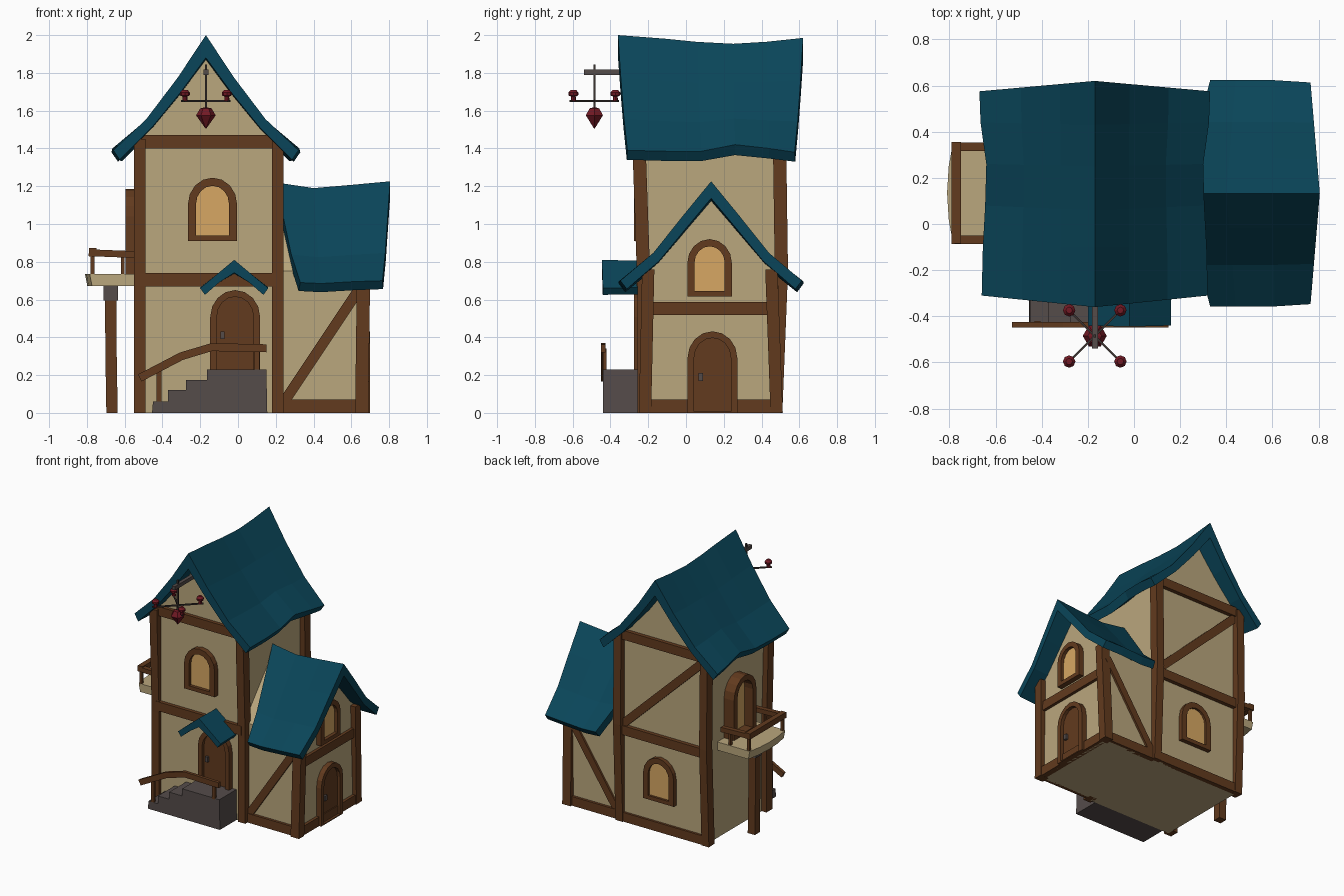
import bpy, bmesh, math
from mathutils import Vector as V

if "Cube" in bpy.data.objects:
    bpy.data.objects.remove(bpy.data.objects["Cube"])


def mat(name, rgb):
    m = bpy.data.materials.new(name)
    m.diffuse_color = (*rgb, 1)
    m.use_nodes = True
    m.node_tree.nodes["Principled BSDF"].inputs["Base Color"].default_value = m.diffuse_color
    return m


PLASTER = mat("cream plaster", (.49, .385, .205))
WOOD = mat("brown timber", (.122, .043, .013))
ROOF = mat("teal roof", (.003, .06, .1))
STONE = mat("grey stone", (.09, .072, .068))
GLASS = mat("amber glass", (.68, .39, .125))
RED = mat("dark red", (.17, .01, .018))
IRON = mat("dark iron", (.045, .034, .03))


def build(name, verts, faces, m):
    bm = bmesh.new()
    vs = [bm.verts.new(v) for v in verts]
    for f in faces:
        bm.faces.new([vs[i] for i in f])
    bmesh.ops.recalc_face_normals(bm, faces=bm.faces)
    me = bpy.data.meshes.new(name)
    bm.to_mesh(me)
    bm.free()
    me.materials.append(m)
    ob = bpy.data.objects.new(name, me)
    bpy.context.collection.objects.link(ob)
    return ob


def loft(name, rings, m):
    """Skin a list of closed rings and cap both ends."""
    n = len(rings[0])
    verts = [p for r in rings for p in r]
    faces = [(k*n + i, k*n + (i+1) % n, (k+1)*n + (i+1) % n, (k+1)*n + i)
             for k in range(len(rings)-1) for i in range(n)]
    faces += [tuple(range(n)), tuple(range(len(verts)-n, len(verts)))]
    return build(name, verts, faces, m)


def prism(name, pts, vec, m):
    pts = [V(p) for p in pts]
    return loft(name, [pts, [p + V(vec) for p in pts]], m)


def beam(name, pts, w, d, side, m=WOOD):
    """Rectangular bar along a path; w is measured along side, d across it."""
    pts, s, rings = [V(p) for p in pts], V(side).normalized(), []
    for i, p in enumerate(pts):
        t = (pts[min(i+1, len(pts)-1)] - pts[max(i-1, 0)]).normalized()
        u = t.cross(s).normalized()
        rings.append([p + s*w/2*a + u*d/2*b for a, b in ((-1, -1), (1, -1), (1, 1), (-1, 1))])
    return loft(name, rings, m)


SIDES = {"front": ((1, 0, 0), (0, -1, 0)), "back": ((-1, 0, 0), (0, 1, 0)),
         "right": ((0, 1, 0), (1, 0, 0)), "left": ((0, -1, 0), (-1, 0, 0))}


def arch_opening(name, side, base, hw, h, border, sill, fill, depth=.04):
    """Arched frame standing on a wall, with a recessed filling."""
    r, n = map(V, SIDES[side])
    base, up = V(base), V((0, 0, 1))

    def outline(hw, z0, z1):
        rise = hw * 1.08
        arc = [(hw*math.cos(a), z1 - rise + rise*math.sin(a))
               for a in [math.pi*i/8 for i in range(9)]]
        return [base + r*u + up*z for u, z in [(-hw, z0), (hw, z0)] + arc]
    outer = outline(hw, 0, h)
    inner = outline(hw - border, sill, h - border)
    k = len(outer)
    loops = [outer, [p + n*depth for p in outer], [p + n*depth for p in inner], inner]
    verts = [p for lp in loops for p in lp]
    faces = [(a*k + i, a*k + (i+1) % k, b*k + (i+1) % k, b*k + i)
             for a, b in ((0, 1), (1, 2), (2, 3), (3, 0)) for i in range(k)]
    build(name + "_frame", verts, faces, WOOD)
    prism(name + "_panel", [p + n*.006 for p in inner], n*.009, fill)


def roof(name, centre, axis, outer, inner, stations):
    """Bent gable roof; station = (ridge position, eave position, ridge dz, eave dz, width)."""
    prof = [(-u, z) for u, z in reversed(outer)] + outer[1:]
    prof += inner + [(-u, z) for u, z in reversed(inner)][1:]
    half, rings = outer[-1][0], []
    for vr, ve, dr, de, wide in stations:
        ring = []
        for u, z in prof:
            f = abs(u)/half
            v, zz, uu = vr + (ve-vr)*f, z + dr + (de-dr)*f, centre + u*(1 + (wide-1)*f)
            ring.append((uu, v, zz) if axis == "y" else (v, uu, zz))
        rings.append(ring)
    return loft(name, rings, ROOF)


# Plaster walls
prism("tower_walls", [(-.51, -.235, 0), (.2, -.235, 0), (.2, -.235, 1.45), (.12, -.235, 1.53),
      (-.165, -.235, 1.89), (-.45, -.235, 1.53), (-.51, -.235, 1.45)], (0, .723, 0), PLASTER)
prism("annex_walls", [(.19, -.21, 0), (.19, .475, 0), (.19, .475, .75), (.19, .43, .8),
      (.19, .133, 1.15), (.19, -.165, .8), (.19, -.21, .75)], (.47, 0, 0), PLASTER)

# Roofs
roof("tower_roof", -.17, "y", [(0, 2), (.15, 1.775), (.32, 1.555), (.5, 1.39)],
     [(.465, 1.34), (.29, 1.51), (.14, 1.69), (0, 1.88)],
     [(-.36, -.31, 0, 0, .98), (-.1, -.1, -.02, -.005, .97), (.06, .08, -.036, -.005, .95),
      (.25, .26, -.046, .03, .94), (.43, .44, -.035, .01, .99), (.62, .575, -.015, -.01, 1)])
roof("annex_roof", .133, "x", [(0, 1.21), (.15, 1.03), (.31, .835), (.49, .69)],
     [(.455, .645), (.28, .79), (.14, .955), (0, 1.12)],
     [(.2, .33, .01, 0, 1), (.4, .44, -.02, -.005, 1), (.6, .61, -.003, .005, 1),
      (.805, .765, .016, .01, .98)])
roof("porch_roof", -.02, "y", [(0, .81), (.09, .735), (.18, .66)],
     [(.155, .625), (.08, .69), (0, .742)],
     [(-.445, -.44, 0, 0, 1), (-.22, -.22, -.005, .005, 1)])

# Tower corner posts, slightly crooked
for x, xn in ((-.52, "left"), (.21, "right")):
    beam(f"tower_front_{xn}_post", [(x, -.222, 0), (x, -.222, .65), (x, -.25, 1.45)], .062, .07, (1, 0, 0))
    beam(f"tower_back_{xn}_post", [(x, .475, 0), (x, .505, .75), (x, .495, 1.45)], .062, .07, (1, 0, 0))
# Annex corner posts
for y0, y1, n in ((-.217, -.2, "front"), (.48, .452, "back")):
    beam(f"annex_{n}_post", [(.655, y0, 0), (.665, y1, .76)], .07, .065, (1, 0, 0))
# Horizontal and diagonal timbers
for y, n in ((-.235, "front"), (.49, "back")):
    for z in (.705, 1.435):
        beam(f"tower_{n}_beam", [(-.52, y, z), (.21, y, z)], .07, .055, (0, 0, 1))
beam("tower_back_sill", [(-.52, .488, .035), (.21, .488, .035)], .07, .035, (0, 0, 1))
beam("tower_back_brace", [(-.5, .488, 1.4), (.19, .488, .74)], .04, .06, (0, 1, 0))
for y, n in ((-.21, "front"), (.475, "back")):
    beam(f"annex_{n}_sill", [(.22, y, .035), (.65, y, .035)], .07, .04, (0, 0, 1))
    beam(f"annex_{n}_brace", [(.245, y, .06), (.645, y, .66)], .03, .055, (0, 1, 0))
for z in (.035, .552):
    beam("annex_end_beam", [(.66, -.21, z), (.66, .475, z)], .07, .045, (0, 0, 1))

# Windows and doors
arch_opening("front_window", "front", (-.135, -.235, .91), .13, .335, .043, .03, GLASS)
arch_opening("back_window", "back", (-.13, .488, .235), .13, .335, .043, .03, GLASS, .032)
arch_opening("annex_window", "right", (.66, .125, .615), .118, .305, .038, .03, GLASS)
arch_opening("balcony_door", "left", (-.51, .133, .72), .135, .465, .042, .03, GLASS, .085)
arch_opening("front_door", "front", (-.015, -.235, .22), .132, .43, .035, .008, WOOD)
arch_opening("annex_door", "right", (.66, .14, 0), .132, .432, .035, .008, WOOD)
beam("front_door_handle", [(-.082, -.255, .39), (-.082, -.255, .43)], .022, .025, (1, 0, 0), STONE)
beam("annex_door_handle", [(.682, .078, .17), (.682, .078, .21)], .022, .025, (1, 0, 0), STONE)

# Stone steps and handrail
prism("porch_steps", [(x, -.44, z) for x, z in ((-.455, 0), (.155, 0), (.15, .23), (-.165, .23),
      (-.165, .175), (-.275, .175), (-.275, .12), (-.37, .12), (-.37, .06), (-.45, .06))],
      (0, .22, 0), STONE)
beam("porch_handrail", [(-.52, -.437, .185), (-.3, -.437, .3), (-.14, -.437, .348), (.15, -.437, .342)],
     .024, .042, (0, 1, 0))
for x, a, b in ((-.418, .05, .24), (.1, .22, .34)):
    beam("porch_baluster", [(x, -.43, a), (x, -.43, b)], .025, .02, (1, 0, 0))

# Balcony
edge = [(-.5, -.08), (-.785, -.08), (-.803, .02), (-.81, .135), (-.803, .25), (-.785, .35), (-.5, .35)]
loft("balcony_floor", [[(x + (.012 if x < -.6 else 0), y, .672) for x, y in edge],
                       [(x, y, .735) for x, y in edge]], PLASTER)
for y in (-.068, .335):
    beam("balcony_side_rail", [(-.79, y, .848), (-.54, y, .838)], .036, .036, (0, 1, 0))
    for x in (-.77, -.61):
        beam("balcony_baluster", [(x, y, .72), (x, y, .84)], .02, .02, (1, 0, 0))
beam("balcony_front_rail", [(-.77, -.085, .85), (-.77, .355, .85)], .04, .044, (1, 0, 0))
beam("balcony_post", [(-.667, .133, 0), (-.672, .133, .3), (-.674, .133, .61)], .06, .06, (1, 0, 0))
beam("balcony_post_cap", [(-.674, .133, .595), (-.674, .133, .675)], .075, .075, (1, 0, 0), STONE)

# Hanging lamp
LX, LY = -.17, -.485
beam("lamp_bracket", [(LX, -.54, 1.803), (LX, -.2, 1.803)], .026, .028, (1, 0, 0), STONE)
beam("lamp_rod", [(LX, LY, 1.58), (LX, LY, 1.845)], .012, .012, (1, 0, 0), IRON)
for s in (-1, 1):
    beam("lamp_arm", [(LX - .127, LY - .127*s, 1.651), (LX + .127, LY + .127*s, 1.651)],
         .01, .01, (0, 0, 1), IRON)


def turned(name, x, y, prof, n, m):
    """Small faceted turning from (radius, height) pairs."""
    loft(name, [[(x + r*math.cos(2*math.pi*i/n), y + r*math.sin(2*math.pi*i/n), z)
                 for i in range(n)] for r, z in prof], m)


turned("lamp_crystal", LX, LY, [(.002, 1.505), (.052, 1.575), (.03, 1.612), (.004, 1.618)], 6, RED)
for a in (-1, 1):
    for b in (-1, 1):
        turned("lamp_candle", LX + .111*a, LY + .111*b,
               [(.014, 1.652), (.012, 1.675), (.025, 1.68), (.027, 1.695), (.014, 1.71)], 8, RED)
